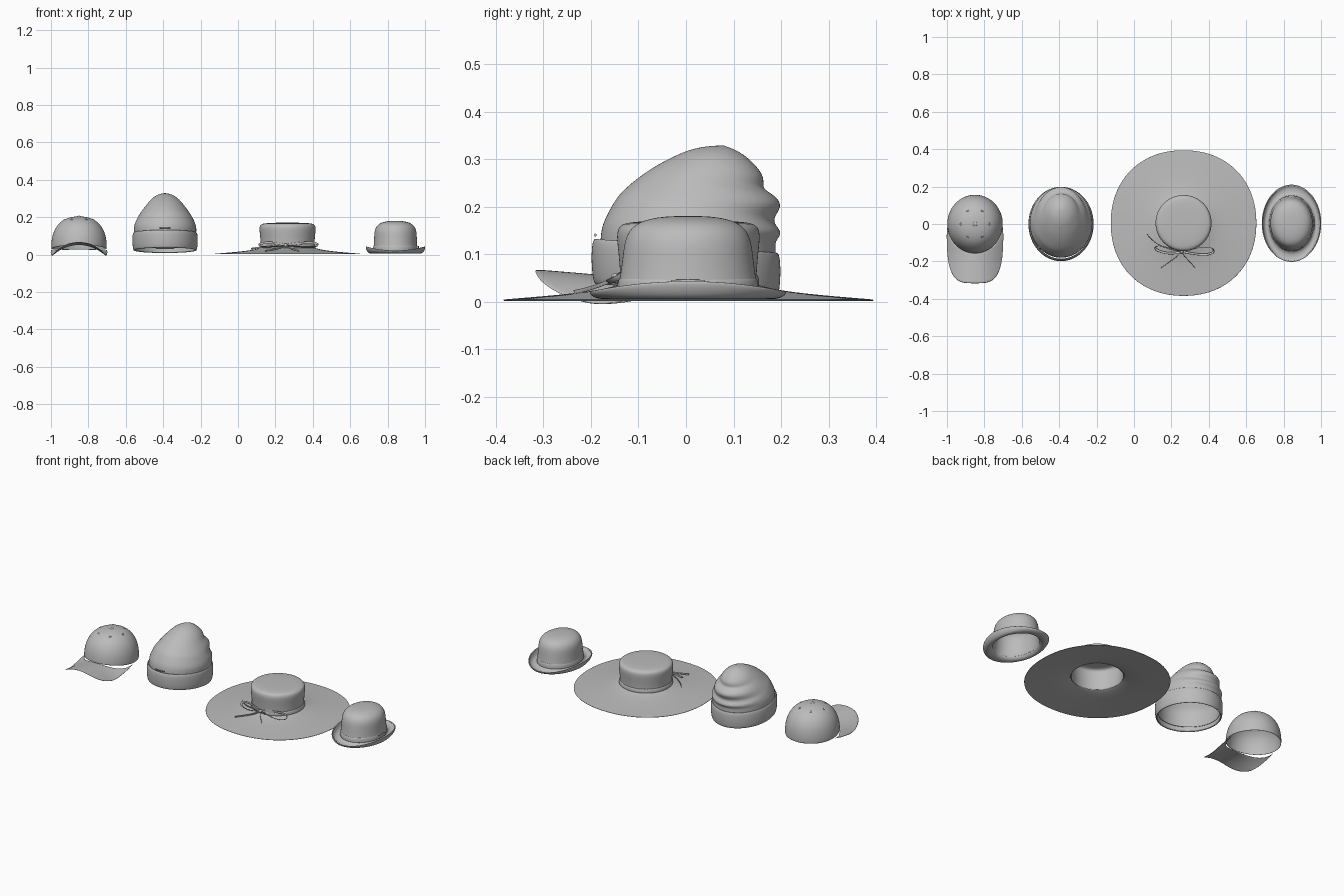
import bpy, math
from math import sin, cos, pi, radians
from mathutils import Vector

if "Cube" in bpy.data.objects:
    bpy.data.objects.remove(bpy.data.objects["Cube"])

GREY = bpy.data.materials.new("plain grey felt")
GREY.use_nodes = True
GREY.diffuse_color = (0.5, 0.5, 0.5, 1)
GREY.node_tree.nodes["Principled BSDF"].inputs["Base Color"].default_value = (0.5, 0.5, 0.5, 1)
SIDES = 40


def make_mesh(name, verts, faces, origin, thick=0.004, levels=2):
    me = bpy.data.meshes.new(name)
    me.from_pydata(verts, [], faces)
    me.materials.append(GREY)
    me.shade_smooth()
    ob = bpy.data.objects.new(name, me)
    ob.location = origin
    bpy.context.collection.objects.link(ob)
    if thick:
        mod = ob.modifiers.new("thickness", 'SOLIDIFY')
        mod.thickness, mod.offset = thick, -1
    if levels:
        mod = ob.modifiers.new("smooth", 'SUBSURF')
        mod.levels = mod.render_levels = levels
    return ob


def loft(name, rows, origin, apex=None, power=1.0, thick=0.004):
    """Rings from (front y, front z, back y, back z, half width, side lift)."""
    verts, faces = [], []
    for yf, zf, yb, zb, rx, lift in rows:
        for i in range(SIDES):
            c, s = cos(2 * pi * i / SIDES), sin(2 * pi * i / SIDES)
            sx = math.copysign(abs(c) ** power, c)
            k = (math.copysign(abs(s) ** power, s) + 1) / 2
            verts.append((rx * sx, yf + (yb - yf) * k, zf + (zb - zf) * k + lift * c * c))
    for r in range(len(rows) - 1):
        for i in range(SIDES):
            j = (i + 1) % SIDES
            a, b = r * SIDES, (r + 1) * SIDES
            faces.append((a + i, a + j, b + j, b + i))
    if apex:
        verts.append(apex)
        top = (len(rows) - 1) * SIDES
        faces += [(top + i, top + (i + 1) % SIDES, len(verts) - 1) for i in range(SIDES)]
    return make_mesh(name, verts, faces, origin, thick)


def even(rx, ry, z, lift=0):
    return (-ry, z, ry, z, rx, lift)


def ribbon(name, points, origin, width=0.005):
    cu = bpy.data.curves.new(name, 'CURVE')
    cu.dimensions = '3D'
    cu.extrude, cu.bevel_depth, cu.bevel_resolution = width, 0.0012, 1
    sp = cu.splines.new('NURBS')
    sp.points.add(len(points) - 1)
    for p, co in zip(sp.points, points):
        p.co = (*co, 1)
    sp.order_u, sp.use_endpoint_u = 4, True
    cu.materials.append(GREY)
    ob = bpy.data.objects.new(name, cu)
    ob.location = origin
    bpy.context.collection.objects.link(ob)
    return ob


def finish(name):
    ob = bpy.context.object
    ob.name = name
    ob.data.materials.append(GREY)
    ob.data.shade_smooth()
    return ob


# Baseball cap: crown, drooping visor, button and eyelets
cap = Vector((-0.85, 0, 0))
rows = [even(.149 * k, .157 * k, z) for k, z in
        ((1, .025), (1, .06), (.965, .1), (.86, .142), (.66, .178), (.42, .196), (.2, .203))]
rows[0] = (-.157, .052, .157, .025, .149, -.008)
loft("cap_crown", rows, cap, (0, 0, .205))

N, M = 32, 8
verts, faces = [], []
for v in range(M + 1):
    for u in range(N + 1):
        a = radians(-88 + 176 * u / N)
        inner = Vector((.148 * sin(a), -.155 * cos(a)))
        outer = Vector((.152 * math.copysign(abs(sin(a)) ** .55, a), -.318 * cos(a) ** .55))
        p = inner.lerp(outer, v / M)
        reach = min(max((-p.y - .155) / .16, 0), 1)
        droop = min(max(-p.y / .2, 0), 1)
        z = .055 + .015 * reach - (p.x / .15) ** 2 * (.027 + .04 * droop)
        verts.append((p.x, p.y, z))
for v in range(M):
    for u in range(N):
        a = v * (N + 1) + u
        faces.append((a, a + N + 1, a + N + 2, a + 1))
make_mesh("cap_visor", verts, faces, cap, .004, 1)

bpy.ops.mesh.primitive_uv_sphere_add(segments=20, ring_count=10, radius=.012,
                                     location=cap + Vector((0, 0, .203)))
finish("cap_button").scale.z = .45
for i in range(6):
    t = i * pi / 3
    bpy.ops.mesh.primitive_torus_add(major_radius=.005, minor_radius=.002,
                                     major_segments=16, minor_segments=8,
                                     location=cap + Vector((.077 * cos(t), .08 * sin(t), .188)),
                                     rotation=(0, radians(28), t))
    finish("cap_eyelet")

# Slouchy beanie: crown with folds at the back, rolled cuff
beanie = Vector((-0.39, 0, 0))
loft("beanie_crown", [
    (-.18, .06, .18, .03, .163, 0),
    (-.182, .14, .192, .11, .168, 0),
    (-.174, .17, .186, .128, .168, 0),
    (-.155, .205, .208, .146, .158, 0),
    (-.142, .225, .176, .170, .147, 0),
    (-.12, .246, .206, .2, .132, 0),
    (-.095, .266, .188, .225, .115, 0),
    (-.06, .289, .158, .238, .1, 0),
    (-.03, .304, .168, .262, .085, 0),
    (0, .318, .14, .295, .062, 0),
    (.035, .327, .115, .315, .035, 0)], beanie, (.0, .08, .33))
cuff = [(.97, .004), (1, .01), (1.02, .05), (1.015, .09), (.985, .103), (.95, .098)]
loft("beanie_cuff", [(-.196 * k, z + .032, .196 * k, z + .003, .172 * k, 0) for k, z in cuff],
     beanie, thick=.008)
# Small seam tab on the cuff front
ribbon("beanie_seam", [(-.03, -.19, .141), (0, -.193, .141), (.03, -.19, .141)], beanie, .002)

# Wide sun hat: crown, brim, band and bow
sun = Vector((0.265, 0.005, 0))
loft("sun_hat_crown", [even(r, r, z) for r, z in
     ((.146, .034), (.143, .05), (.147, .1), (.152, .14), (.147, .16), (.128, .168), (.07, .171))],
     sun, (0, 0, .171))
loft("sun_hat_brim", [even(r, r, z) for r, z in
     ((.391, .005), (.388, .0055), (.28, .014), (.2, .023), (.16, .032), (.145, .037))],
     sun, power=.93, thick=.003)
loft("sun_hat_band", [even(r, r, z) for r, z in
     ((.148, .034), (.15, .038), (.148, .054), (.144, .058))], sun, thick=.002)
knot = (-.01, -.152, .05)
ribbon("bow_right_loop", [knot, (.06, -.135, .062), (.14, -.12, .068), (.175, -.15, .05),
                          (.13, -.175, .038), (.05, -.165, .045), knot], sun)
ribbon("bow_left_loop", [knot, (-.05, -.14, .062), (-.13, -.115, .068), (-.165, -.13, .05),
                         (-.12, -.16, .038), (-.05, -.165, .045), knot], sun)
ribbon("bow_left_end", [knot, (-.09, -.14, .05), (-.15, -.12, .038), (-.195, -.06, .032)], sun, .003)
ribbon("bow_right_tail", [knot, (.0, -.18, .037), (.04, -.21, .026), (.06, -.24, .021)], sun, .003)
ribbon("bow_left_tail", [knot, (-.03, -.18, .037), (-.08, -.21, .026), (-.12, -.24, .021)], sun, .003)
bpy.ops.mesh.primitive_uv_sphere_add(segments=16, ring_count=8, radius=.011,
                                     location=sun + Vector(knot))
finish("bow_knot")

# Bowler: domed crown, brim rolled up at the sides, band
bowler = Vector((0.842, 0.004, 0))
loft("bowler_crown", [even(r, r + d, z) for r, d, z in
     ((.12, .03, .022), (.116, .027, .05), (.114, .023, .1), (.112, .021, .13), (.1, .021, .156),
      (.076, .019, .172), (.04, .012, .18))], bowler, (0, 0, .181))
loft("bowler_brim", [
    even(.154, .2, .018, .02), even(.158, .206, .021, .022), even(.156, .203, .017, .018),
    even(.147, .192, .011, .003), even(.134, .172, .009, -.001), even(.123, .156, .014),
    even(.116, .147, .026)], bowler, thick=.004)
loft("bowler_band", [even(r, r + .029, z) for r, z in
     ((.12, .022), (.1205, .028), (.1185, .046), (.114, .05))], bowler, thick=.002)
ribbon("bowler_side_bow", [(.122, -.035, .036), (.126, 0, .038), (.122, .035, .036)], bowler, .009)
